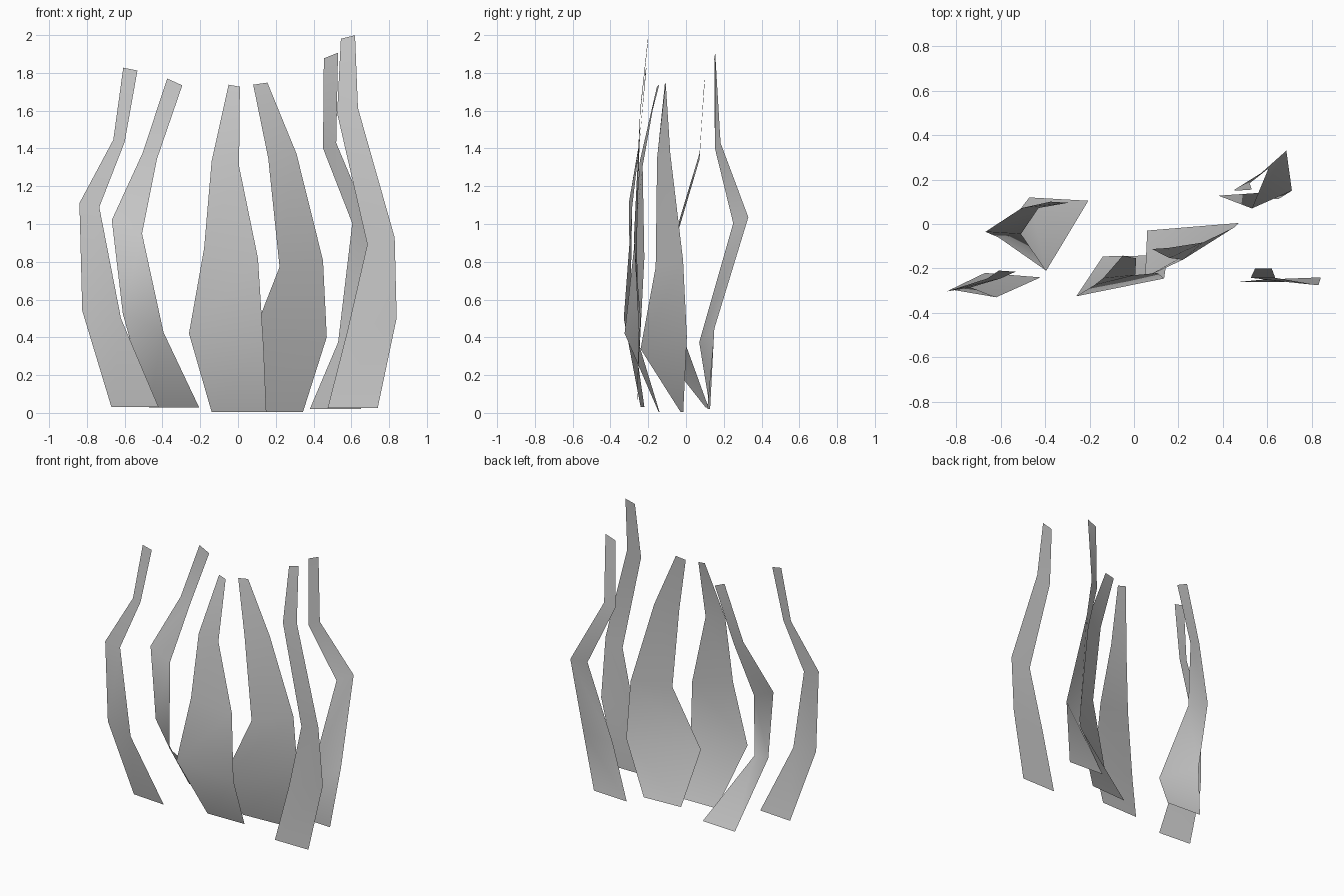
import bpy
import bmesh
from mathutils import Vector


def blade(name, tilt, rows):
    """Thin ribbon: each row is a spine point (x, y, z) and the span across it (dx, dy)."""
    bm = bmesh.new()
    pairs = []
    for i, (x, y, z, dx, dy) in enumerate(rows):
        # only the foot of the blade is level, the rest is sheared by the tilt
        half = Vector((dx, dy, dx * tilt if i else 0)) / 2
        mid = Vector((x, y, z))
        pairs.append((bm.verts.new(mid - half), bm.verts.new(mid + half)))
    for (a, b), (c, d) in zip(pairs, pairs[1:]):
        bm.faces.new((a, b, d, c))
    mesh = bpy.data.meshes.new(name)
    bm.to_mesh(mesh)
    bm.free()
    for p in mesh.polygons:
        p.use_smooth = True
    obj = bpy.data.objects.new(name, mesh)
    bpy.context.collection.objects.link(obj)
    return obj


# narrow blades on the left
blade("left_front_blade", -0.2, [
    (-.545, -.23, .03, .25, -.02), (-.722, -.312, .52, .205, -.035),
    (-.787, -.294, 1.10, .105, .018), (-.63, -.245, 1.44, .06, 0),
    (-.57, -.212, 1.82, .075, -.005)])
blade("left_back_blade", -0.45, [
    (-.338, .112, .028, .265, -.015), (-.502, -.135, .475, .215, -.15),
    (-.588, -.04, .985, .16, -.01), (-.467, .072, 1.36, .075, 0),
    (-.335, .098, 1.752, .08, -.005)])

# broad blades in the middle
blade("middle_front_blade", -0.18, [
    (.005, -.143, .006, .29, .005), (-.062, -.285, .385, .395, .08),
    (-.037, -.248, .845, .285, .055), (-.067, -.237, 1.32, .145, .015),
    (-.02, -.148, 1.732, .06, -.012)])
blade("middle_back_blade", 0.15, [
    (.202, -.022, .006, .285, .015), (.26, -.118, .37, .42, .245),
    (.335, -.088, .79, .23, .145), (.235, -.118, 1.36, .15, .07),
    (.118, -.11, 1.743, .075, .005)])

# tall blades on the right
blade("right_front_blade", 0.25, [
    (.607, -.26, .025, .265, 0), (.71, -.245, .47, .26, .01),
    (.757, -.268, .91, .145, -.015), (.58, -.242, 1.6, .11, 0),
    (.582, -.2, 1.99, .075, 0)])
blade("right_back_blade", 0.4, [
    (.515, .12, .02, .27, -.015), (.62, .11, .41, .18, .08),
    (.645, .29, 1.02, .08, .08), (.485, .168, 1.415, .07, .03),
    (.492, .152, 1.892, .075, .005)])
